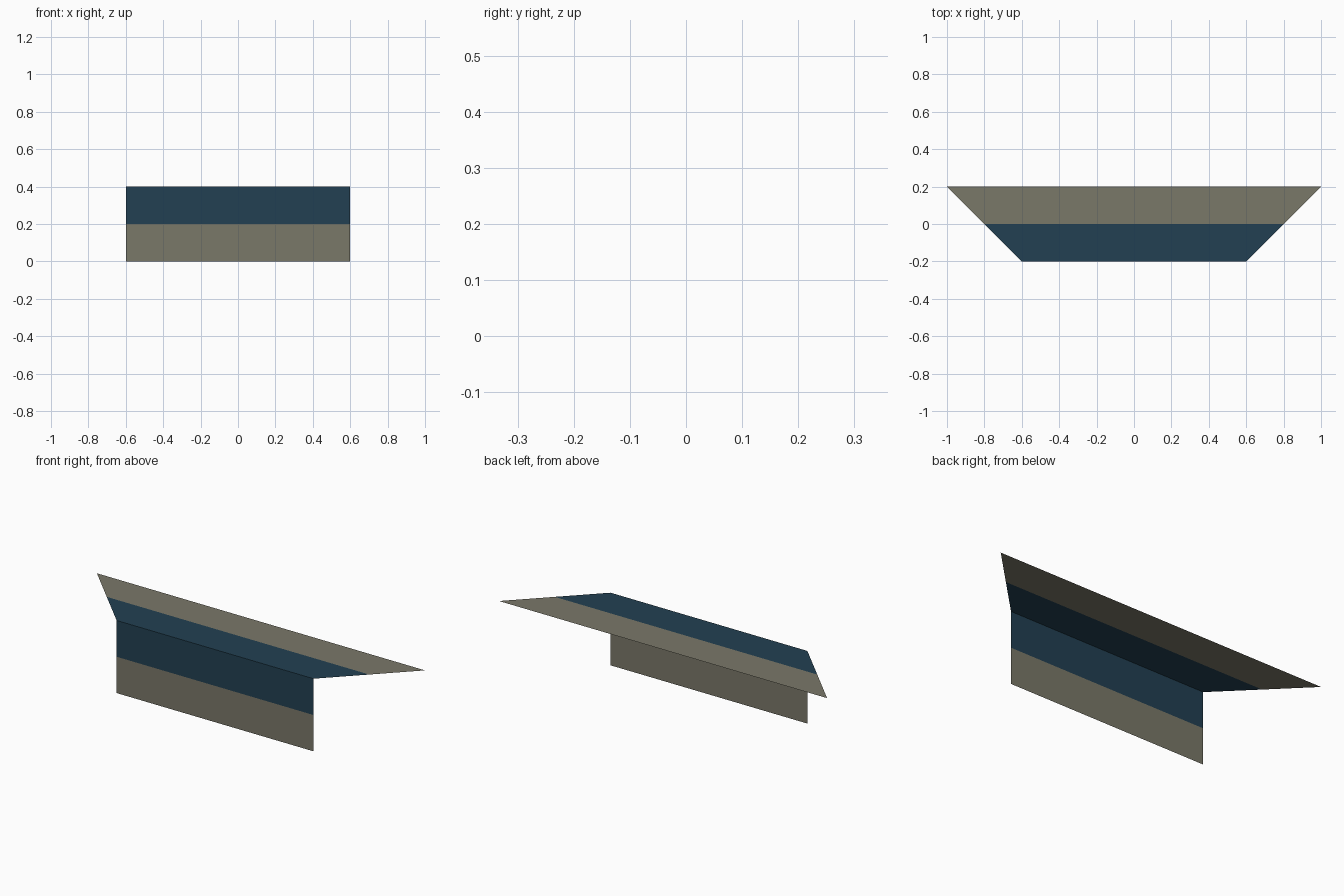
import bpy

if "Cube" in bpy.data.objects:
    bpy.data.objects.remove(bpy.data.objects["Cube"])


def material(name, rgb):
    m = bpy.data.materials.new(name)
    m.diffuse_color = (*rgb, 1.0)
    m.use_nodes = True
    m.node_tree.nodes["Principled BSDF"].inputs["Base Color"].default_value = m.diffuse_color
    return m


NAVY = material("navy blue", (0.016, 0.051, 0.084))
STONE = material("stone grey", (0.195, 0.188, 0.141))


def striped_sheet(name, rows, materials):
    """Single-thickness sheet from (half width, y, z) rows, one colour per strip."""
    verts = [(s * w, y, z) for w, y, z in rows for s in (-1, 1)]
    faces = [(2 * i, 2 * i + 1, 2 * i + 3, 2 * i + 2) for i in range(len(rows) - 1)]
    mesh = bpy.data.meshes.new(name)
    mesh.from_pydata(verts, [], faces)
    for m in (STONE, NAVY):
        mesh.materials.append(m)
    for face, index in zip(mesh.polygons, materials):
        face.material_index = index
    obj = bpy.data.objects.new(name, mesh)
    bpy.context.collection.objects.link(obj)
    return obj


# Upright front panel: grey below, navy above
striped_sheet("front_panel",
              [(0.6, -0.2, 0.0), (0.6, -0.2, 0.2), (0.6, -0.2, 0.4)], (0, 1))

# Flat top that widens to the back: navy in front, grey behind
striped_sheet("top_panel",
              [(0.6, -0.2, 0.4), (0.8, 0.0, 0.4), (1.0, 0.2, 0.4)], (1, 0))
